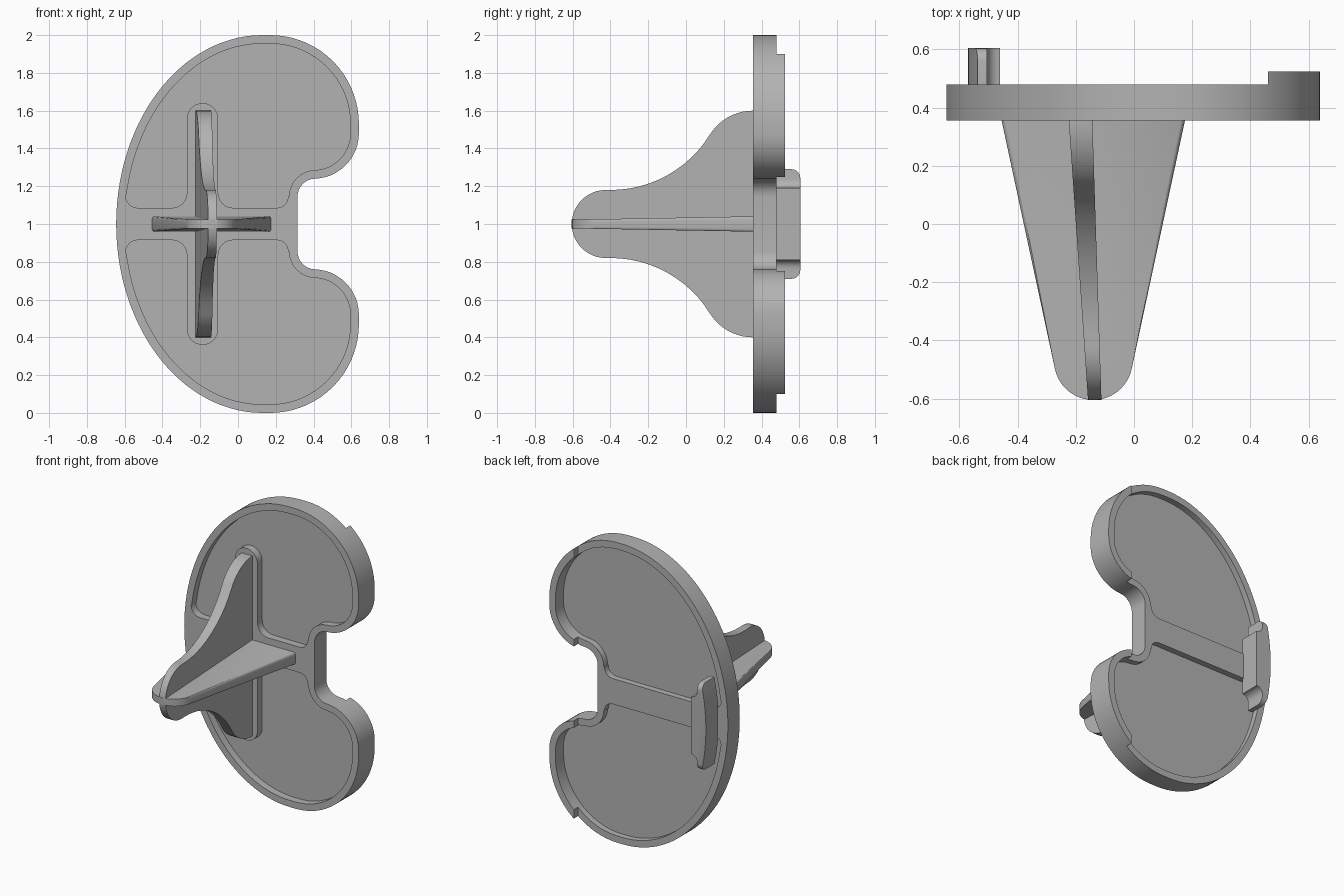
import bpy, bmesh
from math import sin, cos, radians

cube = bpy.data.objects.get("Cube")
if cube:
    bpy.data.objects.remove(cube)

grey = bpy.data.materials.new("plain grey")
grey.use_nodes = True
colour = (0.45, 0.45, 0.45, 1)
grey.diffuse_color = colour
grey.node_tree.nodes["Principled BSDF"].inputs["Base Color"].default_value = colour


def arc(cx, cz, rx, a0, a1, n=10, rz=None):
    """Points along a circular or elliptical arc, angles in degrees."""
    rz = rz or rx
    angles = [radians(a0 + (a1 - a0) * i / n) for i in range(n + 1)]
    return [(cx + rx * cos(a), cz + rz * sin(a)) for a in angles]


def finish(name, bm):
    bmesh.ops.remove_doubles(bm, verts=bm.verts, dist=0.0005)
    bmesh.ops.recalc_face_normals(bm, faces=bm.faces)
    mesh = bpy.data.meshes.new(name)
    bm.to_mesh(mesh)
    bm.free()
    mesh.materials.append(grey)
    obj = bpy.data.objects.new(name, mesh)
    bpy.context.collection.objects.link(obj)
    return obj


def prism_mesh(points, y0, y1):
    """Extrude an outline in x, z along y."""
    bm = bmesh.new()
    front = [bm.verts.new((x, y0, z)) for x, z in points]
    back = [bm.verts.new((x, y1, z)) for x, z in points]
    bm.faces.new(front)
    bm.faces.new(back[::-1])
    for i in range(len(points)):
        bm.faces.new((front[i - 1], front[i], back[i], back[i - 1]))
    return bm


def prism(name, points, y0, y1):
    return finish(name, prism_mesh(points, y0, y1))


def mirror(points):
    return [(x, 2 - z) for x, z in reversed(points)]


def smooth(obj):
    bpy.ops.object.select_all(action="DESELECT")
    obj.select_set(True)
    bpy.context.view_layer.objects.active = obj
    bpy.ops.object.shade_smooth_by_angle(angle=radians(30))


def cut(obj, cutter):
    bpy.context.view_layer.objects.active = obj
    mod = obj.modifiers.new("cut", "BOOLEAN")
    mod.operation = "DIFFERENCE"
    mod.solver = "EXACT"
    mod.object = cutter
    bpy.ops.object.modifier_apply(modifier=mod.name)
    bpy.data.objects.remove(cutter)


def half_outline(inset, start):
    """Upper half of the kidney outline, from the left round to the notch."""
    return (arc(0.13, 1, 0.775 - inset, 180 - start, 90, 28, 1 - inset)
            + arc(0.17, 1.53, 0.47 - inset, 90, 0, 18)[0:]
            + arc(0.40, 1.48, 0.24 - inset, 0, -90, 12)
            + arc(0.41, 1.145, 0.095 + inset, 90, 180, 8))


# Kidney-shaped plate, with the taller lip left standing beside the notch
PLATE_FRONT, PLATE_BACK, LIP_BACK = 0.355, 0.48, 0.525
upper = half_outline(0, 0)
plate = prism("plate", upper + mirror(upper)[:-1], PLATE_FRONT, LIP_BACK)
cut(plate, prism("lip_cutter", [(-1, -1), (0.46, -1), (0.46, 3), (-1, 3)],
                 PLATE_BACK, 0.7))

# Pockets on both sides, leaving a thin web between them
rim = half_outline(0.045, 9.6)
right_corner = arc(0.205, 1.145, 0.06, 0, -90, 6)
left_corner = arc(-0.53, 1.15, 0.065, -90, -175, 6)
blade_border = (arc(-0.025, 1.165, 0.08, -90, -180, 6)
                + arc(-0.1875, 1.5575, 0.0825, 0, 180, 14)
                + arc(-0.35, 1.165, 0.08, 0, -90, 6))
back_pocket = rim + right_corner + left_corner
front_pocket = rim + right_corner + blade_border + left_corner
for pocket, y0, y1 in ((front_pocket, 0.2, 0.405), (back_pocket, 0.44, 0.7)):
    for points in (pocket, mirror(pocket)):
        cut(plate, prism("pocket_cutter", points, y0, y1))
smooth(plate)


# Tapered crossing blades with rounded rims
def blade(name, half, place):
    """half lists (offset, y) from the root to the tip."""
    base = 0.38
    profile = [(half[0][0], base)] + half
    profile += [(-u, y) for u, y in reversed(profile[:-1])]
    bm = bmesh.new()
    sides = []
    for side in (-1, 1):
        ring = []
        for u, y in profile:
            t = (base - y) / (base + 0.605)
            ring.append(bm.verts.new(place(u, y, t, side * (0.041 - 0.018 * t))))
        sides.append(ring)
    a, b = sides
    bm.faces.new(a)
    bm.faces.new(b[::-1])
    for i in range(len(a)):
        bm.faces.new((a[i - 1], a[i], b[i], b[i - 1]))
    rims = [bm.edges.get((r[i], r[i + 1])) for r in sides for i in range(len(r) - 1)]
    bmesh.ops.bevel(bm, geom=rims, offset=0.014, segments=3, profile=0.5,
                    affect="EDGES", clamp_overlap=True)
    smooth(finish(name, bm))


tall_half = [(z, y) for y, z in
             arc(0.355, 0.33, 0.27, 90, 148, 10)
             + arc(-0.40, 0.80, 0.62, -32, -90, 12)[1:]
             + arc(-0.425, 0, 0.18, 90, 180, 12)]
wide_half = [(0.315, 0.355)] + arc(0, -0.47, 0.135, -12, -90, 12)

blade("upright_blade", tall_half,
      lambda u, y, t, w: (-0.185 + 0.05 * t + w, y, 1 + u))
blade("cross_blade", wide_half,
      lambda u, y, t, w: (-0.14 + u, y, 1 + w))

# Catch tab on the back: curved outer side, thicker middle, rounded ends
outer = arc(0.13, 1, 0.70, 197.5, 162.5, 12, 0.964)
inner = [(-0.505, 1.29)] + arc(-0.46, 1.235, 0.045, 180, 270, 5)
tab = prism_mesh(outer + inner + mirror(inner), 0.47, 0.605)
ends = [e for e in tab.edges
        if all(v.co.y > 0.6 and abs(v.co.z - 1) > 0.28 for v in e.verts)]
bmesh.ops.bevel(tab, geom=ends, offset=0.045, segments=5, profile=0.5,
                affect="EDGES", clamp_overlap=True)
smooth(finish("catch_tab", tab))
